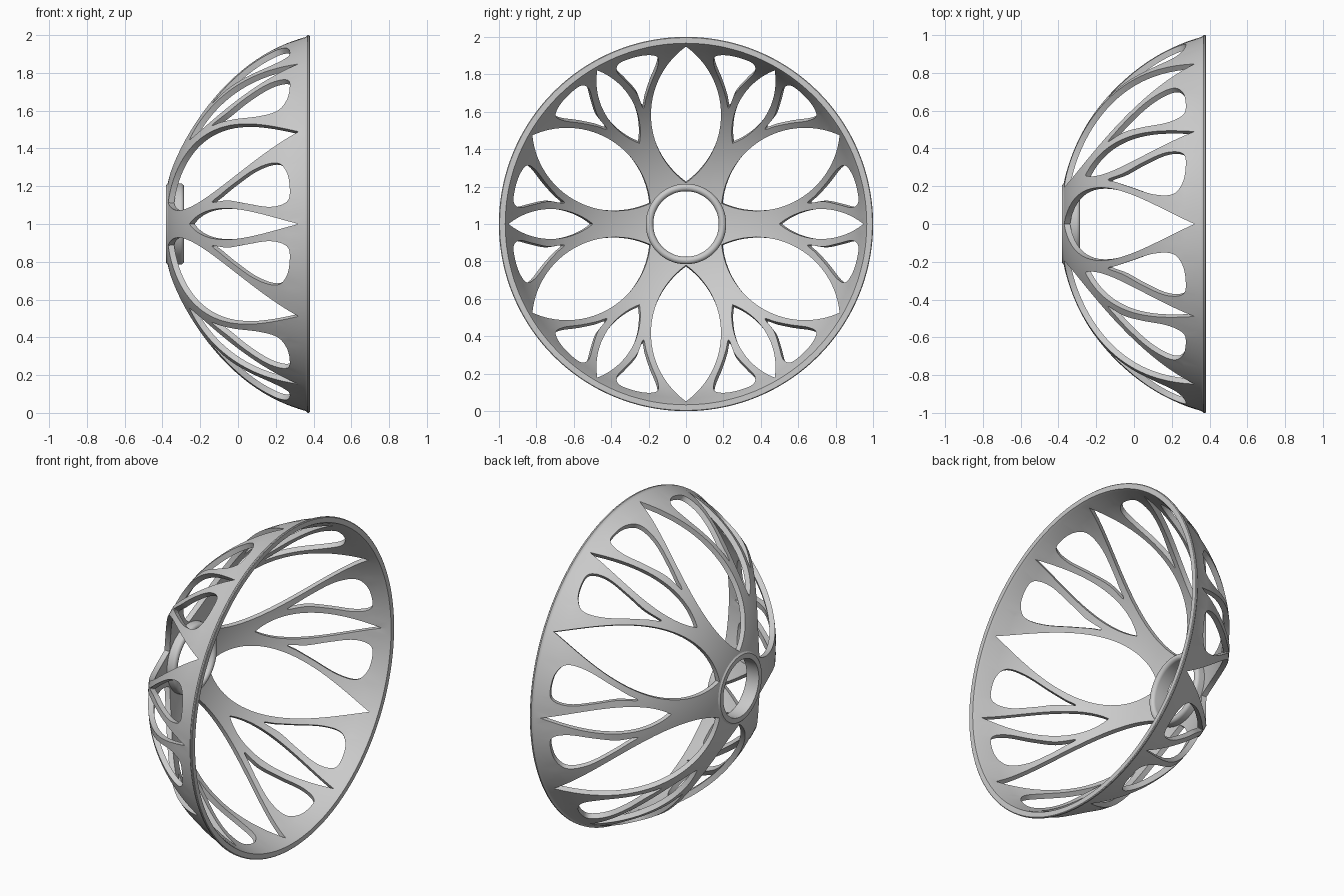
import bpy, bmesh
from math import sin, cos, pi, sqrt, asin, hypot, radians
from mathutils import Vector
from mathutils.geometry import delaunay_2d_cdt
from mathutils.kdtree import KDTree

if "Cube" in bpy.data.objects:
    bpy.data.objects.remove(bpy.data.objects["Cube"])

# The bowl is part of a sphere centred on the x axis, open towards +x
CX, R, T = 0.632, 1.027, 0.032
C = Vector((CX, 0, 1))
RI = R - T
SEG = 144
R_HUB, R_RIM = 0.18, 0.958


def make_object(name, bm):
    bmesh.ops.recalc_face_normals(bm, faces=bm.faces)
    me = bpy.data.meshes.new(name)
    bm.to_mesh(me)
    bm.free()
    ob = bpy.data.objects.new(name, me)
    bpy.context.collection.objects.link(ob)
    bpy.ops.object.select_all(action='DESELECT')
    ob.select_set(True)
    bpy.context.view_layer.objects.active = ob
    bpy.ops.object.shade_smooth_by_angle(angle=radians(30))
    return ob


def lathe(bm, profile, closed):
    """Revolve an (x, r) profile about the x axis at z = 1."""
    rings = [[bm.verts.new((x, r * cos(2 * pi * i / SEG), 1 + r * sin(2 * pi * i / SEG)))
              for x, r in profile] for i in range(SEG)]
    n = len(profile)
    for i in range(SEG):
        a, b = rings[i], rings[(i + 1) % SEG]
        for j in range(n if closed else n - 1):
            k = (j + 1) % n
            bm.faces.new((a[j], a[k], b[k], b[j]))


def circle(r, n):
    return [(r * cos(2 * pi * i / n), r * sin(2 * pi * i / n)) for i in range(n)]


def lens(r0, r1, half, n=28):
    """Pointed petal made of two circular arcs, lying along the first axis."""
    h, m = (r1 - r0) / 2, (r0 + r1) / 2
    rad = (h * h + half * half) / (2 * half)
    a = asin(h / rad)
    top = [(m + rad * sin(-a + 2 * a * i / n), rad * cos(-a + 2 * a * i / n) - (rad - half))
           for i in range(n + 1)]
    return top + [(u, -v) for u, v in reversed(top[1:-1])]


def closed_spline(pts, n=6):
    out = []
    for i in range(len(pts)):
        p0, p1, p2, p3 = (Vector(pts[(i + d) % len(pts)]) for d in (-1, 0, 1, 2))
        for s in range(n):
            t = s / n
            p = 0.5 * (2 * p1 + (p2 - p0) * t + (2 * p0 - 5 * p1 + 4 * p2 - p3) * t * t
                       + (3 * p1 - p0 - 3 * p2 + p3) * t ** 3)
            out.append((p.x, p.y))
    return out


def inside(y, z, poly, box):
    if not (box[0] < y < box[1] and box[2] < z < box[3]):
        return False
    hit = False
    for (y0, z0), (y1, z1) in zip(poly, poly[1:] + poly[:1]):
        if (z0 > z) != (z1 > z) and y < (y1 - y0) * (z - z0) / (z1 - z0) + y0:
            hit = not hit
    return hit


# Openings: wide petals, slim petals and rounded drops, six-fold around the axis
petal = lens(0.22, 0.948, 0.187)
slim = lens(0.497, 0.948, 0.08)
drop = closed_spline([(0.65, 0.112), (0.73, 0.121), (0.81, 0.105), (0.885, 0.088), (0.92, 0.115),
                      (0.914, 0.185), (0.888, 0.265), (0.85, 0.313), (0.805, 0.29), (0.745, 0.214),
                      (0.69, 0.152)])
mirror_drop = [(u, -v) for u, v in drop]
holes = []
for k in range(6):
    for shape, offset in ((petal, 30), (slim, 0), (drop, 0), (mirror_drop, 0)):
        c, s = cos(radians(60 * k + offset)), sin(radians(60 * k + offset))
        poly = [(u * c - v * s, u * s + v * c) for u, v in shape]
        ys, zs = zip(*poly)
        holes.append((poly, (min(ys), max(ys), min(zs), max(zs))))

# Flat pattern: outlines plus filler points on rings, triangulated together
points, edges = [], []
for loop in [h[0] for h in holes] + [circle(R_RIM, SEG), circle(R_HUB, SEG)]:
    b, n = len(points), len(loop)
    points += loop
    edges += [(b + i, b + (i + 1) % n) for i in range(n)]
tree = KDTree(len(points))
for i, (y, z) in enumerate(points):
    tree.insert((y, z, 0), i)
tree.balance()
for j in range(1, 28):
    r = R_HUB + (R_RIM - R_HUB) * j / 28
    for y, z in circle(r, int(2 * pi * r / 0.028)):
        if tree.find((y, z, 0))[2] > 0.014 and not any(inside(y, z, *h) for h in holes):
            points.append((y, z))
flat, _, tris = delaunay_2d_cdt([Vector(p) for p in points], edges, [], 0, 1e-6)[:3]

# Pierced bowl: the pattern projected on the inner and outer sphere, joined by walls
bm = bmesh.new()
inner, outer = [], []
for p in flat:
    d = Vector((-sqrt(RI * RI - p.x * p.x - p.y * p.y), p.x, p.y))
    inner.append(bm.verts.new(C + d))
    outer.append(bm.verts.new(C + d * (R / RI)))
border = {}
for tri in tris:
    y = sum(flat[i].x for i in tri) / len(tri)
    z = sum(flat[i].y for i in tri) / len(tri)
    if hypot(y, z) < R_HUB or any(inside(y, z, *h) for h in holes):
        continue
    bm.faces.new([inner[i] for i in tri])
    bm.faces.new([outer[i] for i in reversed(tri)])
    for i, j in zip(tri, list(tri[1:]) + [tri[0]]):
        if (j, i) in border:
            del border[(j, i)]
        else:
            border[(i, j)] = True
for i, j in border:
    if min(flat[i].length, flat[j].length) < R_RIM - 0.002:
        bm.faces.new((inner[j], inner[i], outer[i], outer[j]))
loose = [v for v in bm.verts if not v.link_faces]
bmesh.ops.delete(bm, geom=loose, context='VERTS')

# Rim with a small bead, welded to the open edge of the bowl
q = sqrt(RI * RI - R_RIM * R_RIM)
lathe(bm, [(CX - q * R / RI, R_RIM * R / RI), (0.364, 0.994), (0.368, 1.0), (0.376, 1.0),
           (0.38, 0.996), (0.38, 0.966), (CX - q, R_RIM)], False)
bmesh.ops.remove_doubles(bm, verts=bm.verts, dist=0.0002)
make_object("pierced_bowl", bm)

# Hub ring with a rounded inner end
bm = bmesh.new()
end = [(-0.305 + 0.02 * sin(pi * i / 10), 0.195 + 0.02 * cos(pi * i / 10)) for i in range(11)]
lathe(bm, [(-0.38, 0.175), (-0.38, 0.205), (-0.372, 0.215)] + end, True)
make_object("hub_ring", bm)
